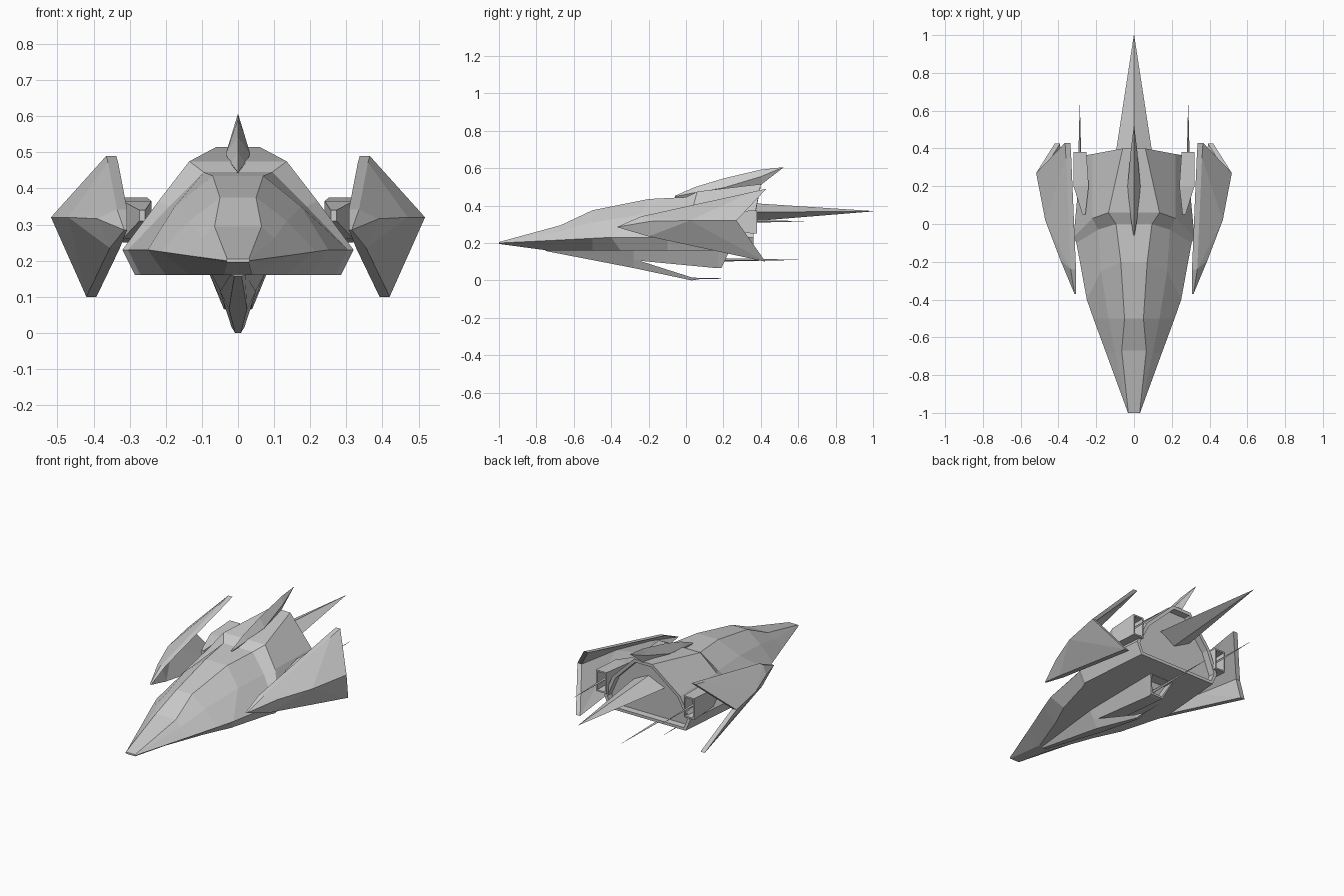
import bpy, bmesh
from mathutils import Vector

if "Cube" in bpy.data.objects:
    bpy.data.objects.remove(bpy.data.objects["Cube"])


def loft(name, rings, recess=0.0, rim=0.012):
    """Skin a row of equal-sized rings; optionally hollow the last cap."""
    bm = bmesh.new()
    rows = [[bm.verts.new(p) for p in r] for r in rings]
    n = len(rows[0])
    for a, b in zip(rows, rows[1:]):
        for i in range(n):
            j = (i + 1) % n
            bm.faces.new((a[i], a[j], b[j], b[i]))
    bm.faces.new(rows[0])
    end = bm.faces.new(rows[-1])
    bmesh.ops.recalc_face_normals(bm, faces=bm.faces)
    if recess:
        bmesh.ops.inset_region(bm, faces=[end], thickness=rim)
        inner = bmesh.ops.inset_region(bm, faces=[end], thickness=0.0005)
        bmesh.ops.translate(bm, verts=end.verts, vec=(0, -recess, 0))
    return finish(name, bm)


def finish(name, bm):
    me = bpy.data.meshes.new(name)
    bm.to_mesh(me)
    bm.free()
    ob = bpy.data.objects.new(name, me)
    bpy.context.collection.objects.link(ob)
    return ob


def box_ring(y, wt, wb, zt, zb, cx=0.0):
    return [(cx + wt, y, zt), (cx + wb, y, zb), (cx - wb, y, zb), (cx - wt, y, zt)]


def diamond(y, w, zt, zm, zb, cx=0.0):
    return [(cx, y, zt), (cx + w, y, zm), (cx, y, zb), (cx - w, y, zm)]


def spike(name, x, z, y0, y1, w, h):
    return loft(name, [diamond(y0, w, z + h, z, z - h, x),
                       diamond(y1, 0.0008, z + 0.0008, z, z - 0.0008, x)])


# Main hull: half sections (roof edge, flank, side edge, belly edge), nose to stern
half = [
    [(.03, -1, .205), (.031, -1, .203), (.032, -1, .2), (.03, -1, .195)],
    [(.065, -.67, .295), (.1, -.68, .262), (.145, -.69, .215), (.04, -.74, .16)],
    [(.05, -.5, .375), (.135, -.5, .31), (.215, -.5, .225), (.13, -.5, .16)],
    [(.07, -.2, .435), (.175, -.25, .35), (.25, -.4, .23), (.2, -.35, .16)],
    [(.095, 0, .445), (.19, -.03, .35), (.305, -.1, .23), (.27, -.1, .16)],
    [(.135, .06, .475), (.22, .03, .365), (.32, -.07, .23), (.285, -.07, .16)],
    [(.06, .4, .515), (.22, .37, .36), (.28, .36, .23), (.25, .36, .16)],
]
loft("hull", [h + [(-x, y, z) for x, y, z in reversed(h)] for h in half],
     recess=0.04, rim=0.02)

# Dorsal fin
loft("dorsal_fin", [diamond(-.06, .003, .452, .448, .443),
                    diamond(.05, .02, .5, .47, .44),
                    diamond(.2, .034, .545, .495, .445),
                    diamond(.4, .016, .592, .555, .51),
                    diamond(.52, .001, .605, .604, .603)])

# Long tail spike
loft("tail_spike", [diamond(.3, .105, .42, .365, .31),
                    diamond(.4, .093, .41, .365, .32),
                    diamond(1, .001, .371, .37, .369)])

# Belly engine, keel blade and their spikes
loft("belly_engine", [box_ring(-.75, .02, .01, .162, .158),
                      box_ring(-.28, .075, .045, .165, .108),
                      box_ring(.17, .08, .036, .165, .065),
                      [(.08, .235, .165), (.04, .19, .067), (-.04, .19, .067), (-.08, .235, .165)]],
     recess=0.06)
loft("keel_blade", [box_ring(-.75, .02, .01, .162, .157),
                    box_ring(-.28, .05, .025, .115, .066),
                    box_ring(.03, .018, .008, .016, 0),
                    box_ring(.07, .006, .004, .013, .006)])
spike("keel_spike", 0, .01, .03, .21, .005, .004)
spike("belly_spike", 0, .11, .14, .6, .012, .01)

# Wing outer skin points
P = dict(tip=(.315, -.37, .285), up=(.335, -.24, .342), low=(.355, -.2, .235),
         fold=(.39, -.19, .316), mid=(.47, .02, .32), rear=(.518, .27, .32),
         top=(.365, .43, .49), top_in=(.36, .35, .472), foot=(.42, .425, .1))
panels = ["tip up fold", "tip fold low", "up top_in mid", "up mid fold", "low fold mid",
          "mid top_in top rear", "low mid foot", "mid rear foot"]

for side, s in (("right", 1), ("left", -1)):
    # Side engine with square hollow nozzle
    loft(side + "_engine", [box_ring(.05, .008, .008, .34, .31, .265 * s),
                            box_ring(.2, .04, .04, .365, .26, .28 * s),
                            box_ring(.38, .034, .034, .375, .25, .286 * s)], recess=0.07)
    spike(side + "_engine_spike", .287 * s, .316, .3, .63, .009, .009)

    # Folded shell wing: skin plus an inward-shifted copy, closed along the rim
    bm = bmesh.new()
    out = {k: bm.verts.new((x * s, y, z)) for k, (x, y, z) in P.items()}
    inn = {k: bm.verts.new(Vector((x * s, y, z)) - Vector((s * (.008 if k == "tip" else .028), 0, 0)))
           for k, (x, y, z) in P.items()}
    for f in panels:
        ks = f.split()
        bm.faces.new([out[k] for k in ks])
        bm.faces.new([inn[k] for k in reversed(ks)])
    rim = "tip up top_in top rear foot low".split()
    for a, b in zip(rim, rim[1:] + rim[:1]):
        bm.faces.new((out[a], out[b], inn[b], inn[a]))
    bmesh.ops.recalc_face_normals(bm, faces=bm.faces)
    finish(side + "_wing", bm)
